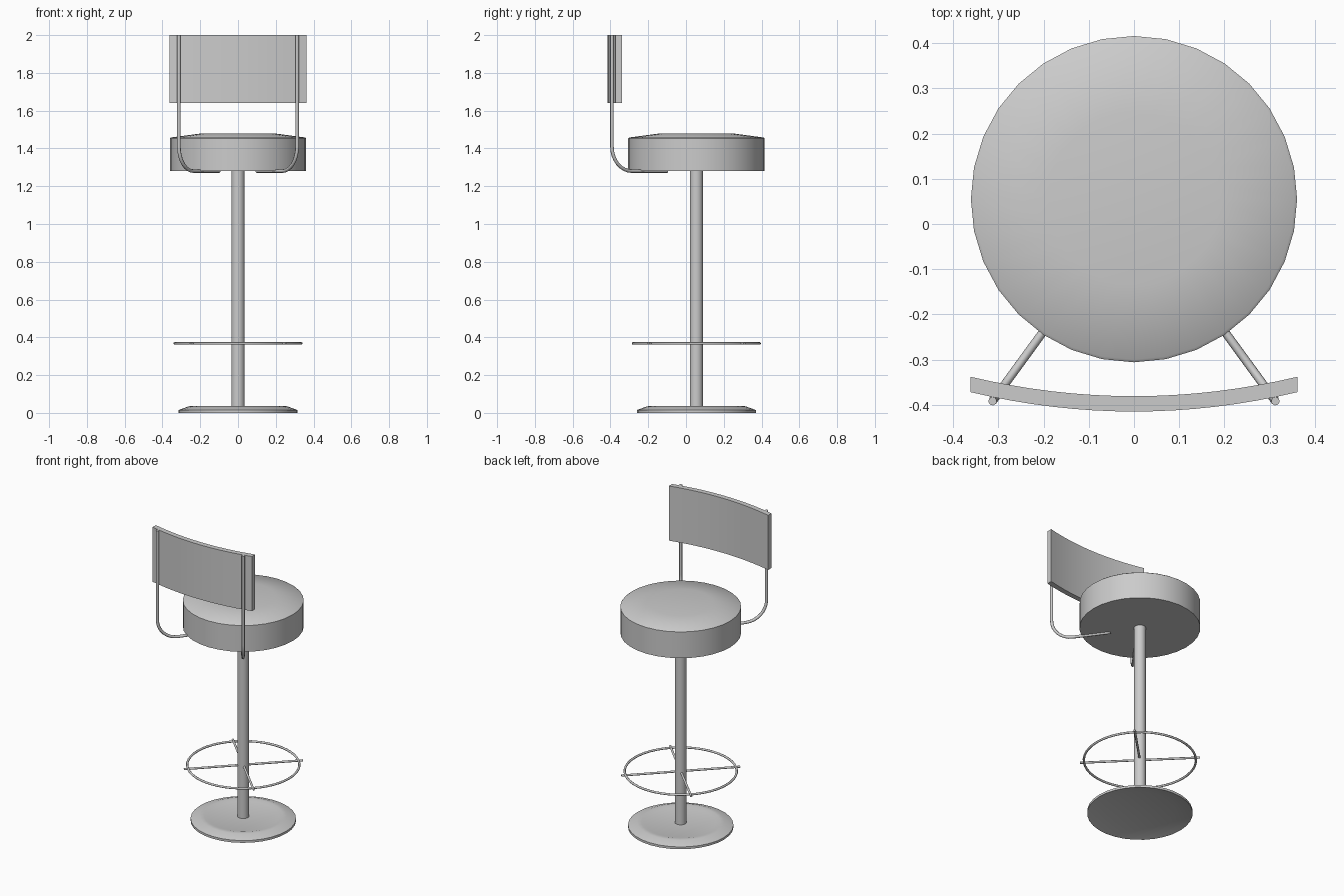
import bpy, bmesh
from math import pi, sin, cos, radians
from mathutils import Vector

if "Cube" in bpy.data.objects:
    bpy.data.objects.remove(bpy.data.objects["Cube"], do_unlink=True)

AXIS_Y = 0.055          # the seat, column and base share this axis
GREY = (0.6, 0.6, 0.6, 1)

grey = bpy.data.materials.new("plain_grey")
grey.use_nodes = True
grey.diffuse_color = GREY
grey.node_tree.nodes["Principled BSDF"].inputs["Base Color"].default_value = GREY


def finish(obj, name, angle=35):
    obj.name = name
    obj.data.materials.clear()
    obj.data.materials.append(grey)
    bpy.ops.object.select_all(action='DESELECT')
    obj.select_set(True)
    bpy.context.view_layer.objects.active = obj
    bpy.ops.object.shade_smooth_by_angle(angle=radians(angle))
    return obj


def from_bmesh(bm, name, angle=35):
    bmesh.ops.recalc_face_normals(bm, faces=bm.faces)
    mesh = bpy.data.meshes.new(name)
    bm.to_mesh(mesh)
    bm.free()
    obj = bpy.data.objects.new(name, mesh)
    bpy.context.collection.objects.link(obj)
    return finish(obj, name, angle)


def lathe(name, profile, steps=32, angle=35):
    bm = bmesh.new()
    verts = [bm.verts.new((r, AXIS_Y, z)) for r, z in profile]
    edges = [bm.edges.new(pair) for pair in zip(verts, verts[1:])]
    bmesh.ops.spin(bm, geom=verts + edges, cent=(0, AXIS_Y, 0),
                   axis=(0, 0, 1), angle=2 * pi, steps=steps)
    bmesh.ops.remove_doubles(bm, verts=bm.verts, dist=0.0005)
    return from_bmesh(bm, name, angle)


def tube(name, points, radius):
    curve = bpy.data.curves.new(name, 'CURVE')
    curve.dimensions = '3D'
    curve.bevel_depth = radius
    curve.bevel_resolution = 2
    curve.use_fill_caps = True
    spline = curve.splines.new('POLY')
    spline.points.add(len(points) - 1)
    for p, co in zip(spline.points, points):
        p.co = (*co, 1)
    obj = bpy.data.objects.new(name, curve)
    bpy.context.collection.objects.link(obj)
    bpy.ops.object.select_all(action='DESELECT')
    obj.select_set(True)
    bpy.context.view_layer.objects.active = obj
    bpy.ops.object.convert(target='MESH')
    return finish(bpy.context.object, name, 50)


# Base: dished foot with a sloping rim, hollow underneath
lathe("base", [(0, 0.03), (0.213, 0.03), (0.235, 0.036), (0.26, 0.035),
               (0.315, 0.015), (0.315, 0), (0.213, 0.026), (0, 0.026)])

# Column
lathe("column", [(0, 0.028), (0.035, 0.028), (0.035, 1.285), (0, 1.285)])

# Seat cushion with a slightly crowned top
lathe("seat", [(0, 1.28), (0.361, 1.28), (0.361, 1.453), (0.355, 1.458),
               (0.19, 1.48), (0, 1.48)])

# Footrest: ring carried by two crossed rods
bpy.ops.mesh.primitive_torus_add(location=(0, AXIS_Y, 0.368), major_radius=0.335,
                                 minor_radius=0.007, major_segments=48, minor_segments=8)
finish(bpy.context.object, "footrest_ring", 50)
for name, turn in (("footrest_rod_a", pi / 4), ("footrest_rod_b", -pi / 4)):
    arm = Vector((cos(turn), sin(turn), 0)) * 0.36
    middle = Vector((0, AXIS_Y, 0.368))
    tube(name, [middle - arm, middle + arm], 0.007)

# Back supports: from under the seat, bending upward behind the backrest
for side, label in ((1, "left"), (-1, "right")):
    start = Vector((side * 0.1, -0.1, 1.28))
    corner = Vector((side * 0.313, -0.392, 1.28))
    out = (corner - start).normalized()
    up = Vector((0, 0, 1))
    bend = 0.13
    centre = corner - out * bend + up * bend
    arc = [centre + bend * (out * sin(t) - up * cos(t))
           for t in (i * pi / 16 for i in range(9))]
    top = Vector((corner.x, corner.y, 2))
    tube(label + "_back_support", [start] + arc + [top], 0.0095)

# Backrest: curved panel
bm = bmesh.new()
half, sag, thick, count = 0.362, 0.043, 0.034, 16
rows = []
for i in range(count + 1):
    u = 2 * i / count - 1
    y = -0.415 + sag * u * u
    rows.append([bm.verts.new((u * half, yy, z)) for yy, z in
                 ((y, 1.64), (y + thick, 1.64), (y + thick, 2), (y, 2))])
for a, b in zip(rows, rows[1:]):
    for k in range(4):
        n = (k + 1) % 4
        bm.faces.new((a[k], a[n], b[n], b[k]))
bm.faces.new(rows[0])
bm.faces.new(rows[-1])
from_bmesh(bm, "backrest")
